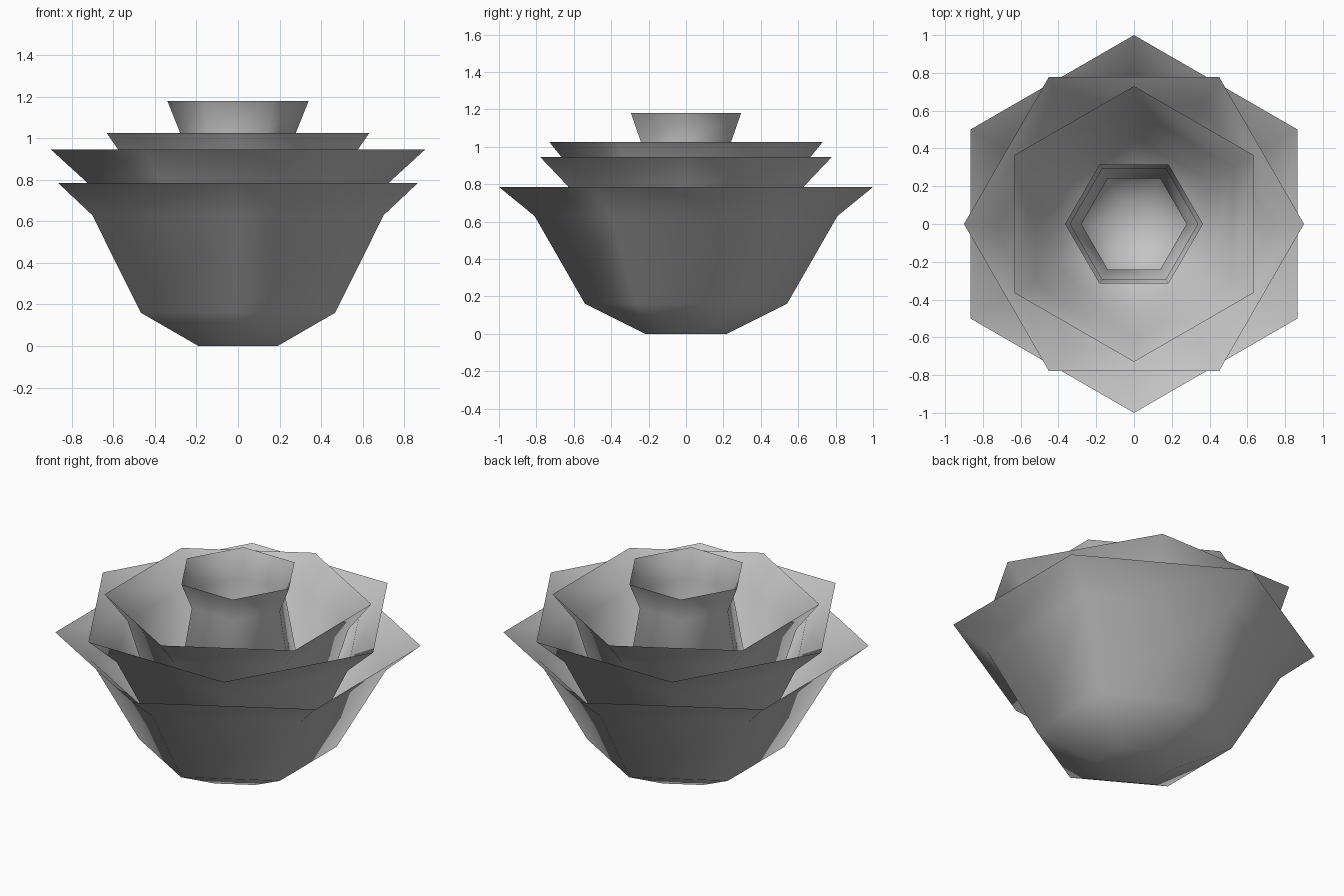
import bpy
import bmesh
from math import cos, sin, radians

cube = bpy.data.objects.get("Cube")
if cube:
    bpy.data.objects.remove(cube, do_unlink=True)

# One plain grey for every petal ring
grey = bpy.data.materials.new("petal_grey")
grey.use_nodes = True
colour = (0.55, 0.55, 0.55, 1.0)
grey.diffuse_color = colour
grey.node_tree.nodes["Principled BSDF"].inputs["Base Color"].default_value = colour

SIDES = 6
LEVELS = (0.0, 0.16, 0.63, 0.785)  # base, belly, neck, rim


def petal_ring(name, radii, lift, turn):
    """Six-sided open cup, closed at the base, with a radius at each level."""
    bm = bmesh.new()
    rings = []
    for r, z in zip(radii, LEVELS):
        angles = [radians(turn + i * 360 / SIDES) for i in range(SIDES)]
        rings.append([bm.verts.new((r * cos(a), r * sin(a), z + lift)) for a in angles])
    for low, high in zip(rings, rings[1:]):
        for i in range(SIDES):
            j = (i + 1) % SIDES
            bm.faces.new((low[i], low[j], high[j], high[i]))
    bm.faces.new(rings[0][::-1])
    for f in bm.faces:
        f.smooth = True
    mesh = bpy.data.meshes.new(name)
    bm.to_mesh(mesh)
    bm.free()
    mesh.materials.append(grey)
    obj = bpy.data.objects.new(name, mesh)
    bpy.context.collection.objects.link(obj)
    return obj


# Nested cups, each raised and turned half a side from the last
petal_ring("outer_petals", (0.22, 0.54, 0.81, 1.0), 0.0, 30)
petal_ring("second_petals", (0.20, 0.49, 0.73, 0.90), 0.16, 0)
petal_ring("third_petals", (0.18, 0.46, 0.605, 0.73), 0.24, 30)
petal_ring("centre_bud", (0.13, 0.365, 0.278, 0.34), 0.395, 0)
